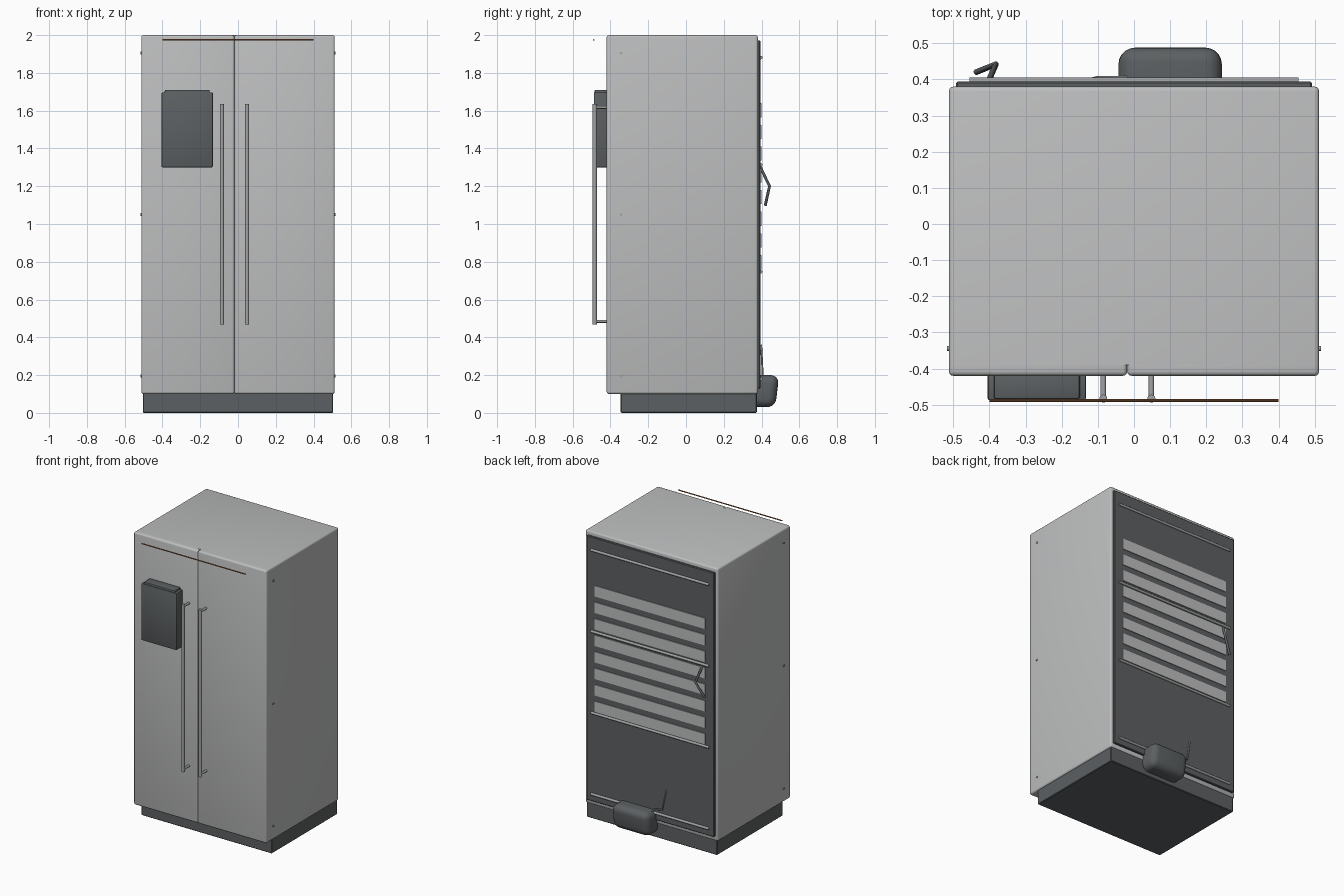
import bpy, bmesh, math
from mathutils import Vector

cube = bpy.data.objects.get("Cube")
if cube:
    bpy.data.objects.remove(cube, do_unlink=True)


def material(name, color):
    m = bpy.data.materials.new(name)
    m.use_nodes = True
    rgba = (*color, 1)
    m.diffuse_color = rgba
    m.node_tree.nodes["Principled BSDF"].inputs["Base Color"].default_value = rgba
    return m


STEEL = material("light_steel", (0.51, 0.515, 0.52))
DARK = material("charcoal", (0.107, 0.117, 0.122))
METAL = material("handle_grey", (0.36, 0.365, 0.37))
COPPER = material("copper", (0.30, 0.12, 0.05))


def finish(bm, name, mat, smooth=False):
    mesh = bpy.data.meshes.new(name)
    bmesh.ops.recalc_face_normals(bm, faces=bm.faces)
    bm.to_mesh(mesh)
    bm.free()
    ob = bpy.data.objects.new(name, mesh)
    bpy.context.collection.objects.link(ob)
    mesh.materials.append(mat)
    if smooth:
        bpy.ops.object.select_all(action="DESELECT")
        ob.select_set(True)
        bpy.context.view_layer.objects.active = ob
        bpy.ops.object.shade_smooth_by_angle(angle=math.radians(35))
    return ob


def box(name, lo, hi, mat, bevel=0, segments=2, flat_y=None, taper=0):
    """Box between two corners; edges lying on y = flat_y stay sharp."""
    lo, hi = Vector(lo), Vector(hi)
    bm = bmesh.new()
    bmesh.ops.create_cube(bm, size=1)
    for v in bm.verts:
        v.co = Vector((lo[i] if v.co[i] < 0 else hi[i]) for i in range(3))
        if taper and v.co.y > lo.y and v.co.z == lo.z:
            v.co.y -= taper
    if bevel:
        edges = [e for e in bm.edges if flat_y is None
                 or any(abs(v.co.y - flat_y) > 1e-4 for v in e.verts)]
        bmesh.ops.bevel(bm, geom=edges, offset=bevel, segments=segments,
                        profile=0.5, affect="EDGES")
    return finish(bm, name, mat, bool(bevel))


def rod(name, a, b, radius, mat, sides=12):
    """Cylinder from point a to point b."""
    a, b = Vector(a), Vector(b)
    bm = bmesh.new()
    bmesh.ops.create_cone(bm, cap_ends=True, segments=sides, radius1=radius,
                          radius2=radius, depth=(b - a).length)
    turn = (b - a).to_track_quat("Z", "Y")
    for v in bm.verts:
        v.co = turn @ v.co + (a + b) / 2
    return finish(bm, name, mat, True)


def pipe(name, points, radius, mat):
    """Bent tube along a few points."""
    curve = bpy.data.curves.new(name, "CURVE")
    curve.dimensions = "3D"
    curve.bevel_depth = radius
    curve.bevel_resolution = 2
    curve.use_fill_caps = True
    spline = curve.splines.new("POLY")
    spline.points.add(len(points) - 1)
    for p, co in zip(spline.points, points):
        p.co = (*co, 1)
    ob = bpy.data.objects.new(name, curve)
    bpy.context.collection.objects.link(ob)
    curve.materials.append(mat)
    return ob


# Plinth, cabinet and two doors meeting in a narrow groove
SEAM, FRONT, SPLIT = -0.39, -0.42, -0.019
box("plinth", (-0.503, -0.346, 0), (0.503, 0.375, 0.11), DARK, 0.004, 1)
box("cabinet", (-0.512, SEAM, 0.1), (0.512, 0.38, 2), STEEL, 0.012, 3, SEAM)
box("right_door", (-0.512, FRONT, 0.1), (SPLIT, SEAM, 2), STEEL, 0.012, 3, SEAM)
box("left_door", (SPLIT, FRONT, 0.1), (0.512, SEAM, 2), STEEL, 0.012, 3, SEAM)

# Bar handles on standoffs
for side, x in (("right", -0.085), ("left", 0.048)):
    rod(side + "_handle", (x, -0.483, 0.468), (x, -0.483, 1.635), 0.011, METAL, 16)
    for end, z in (("lower", 0.485), ("upper", 1.618)):
        rod(f"{side}_handle_{end}_mount", (x, -0.483, z), (x, -0.41, z), 0.008, METAL)

# Dispenser on the right door, and the thin copper bar
box("dispenser", (-0.405, -0.488, 1.3), (-0.133, -0.41, 1.697), DARK, 0.006)
box("dispenser_cap", (-0.388, -0.484, 1.68), (-0.15, -0.41, 1.71), DARK, 0.006)
rod("copper_bar", (-0.4, -0.488, 1.975), (0.4, -0.488, 1.975), 0.004, COPPER, 8)

# Side screws
for side, s in (("left", 1), ("right", -1)):
    for i, z in enumerate((0.195, 1.05, 1.905)):
        rod(f"{side}_screw_{i + 1}", (s * 0.505, -0.344, z), (s * 0.517, -0.344, z),
            0.007, METAL)

# Rear panel with vent slats and cross rails
box("rear_panel", (-0.492, 0.36, 0.13), (0.492, 0.394, 1.972), DARK, 0.004, 1)
for i in range(8):
    top = 1.64 - i * 0.115
    box(f"vent_slat_{i + 1}", (-0.425, 0.39, top - 0.075), (0.425, 0.399, top), STEEL)
for i in range(4):
    z = 0.18 + i * 0.567
    rod(f"rear_rail_{i + 1}", (-0.455, 0.396, z), (0.455, 0.396, z), 0.009, METAL)

# Compressor, its pipe and the power cord
box("compressor", (-0.043, 0.3, 0.03), (0.243, 0.493, 0.2), DARK, 0.045, 5, taper=0.02)
pipe("compressor_pipe", [(0.0, 0.405, 0.17), (-0.04, 0.405, 0.21),
                         (-0.1, 0.405, 0.22), (-0.125, 0.398, 0.36)], 0.005, METAL)
pipe("power_cord", [(-0.405, 0.39, 1.31), (-0.382, 0.442, 1.2),
                    (-0.437, 0.42, 1.1)], 0.008, DARK)
